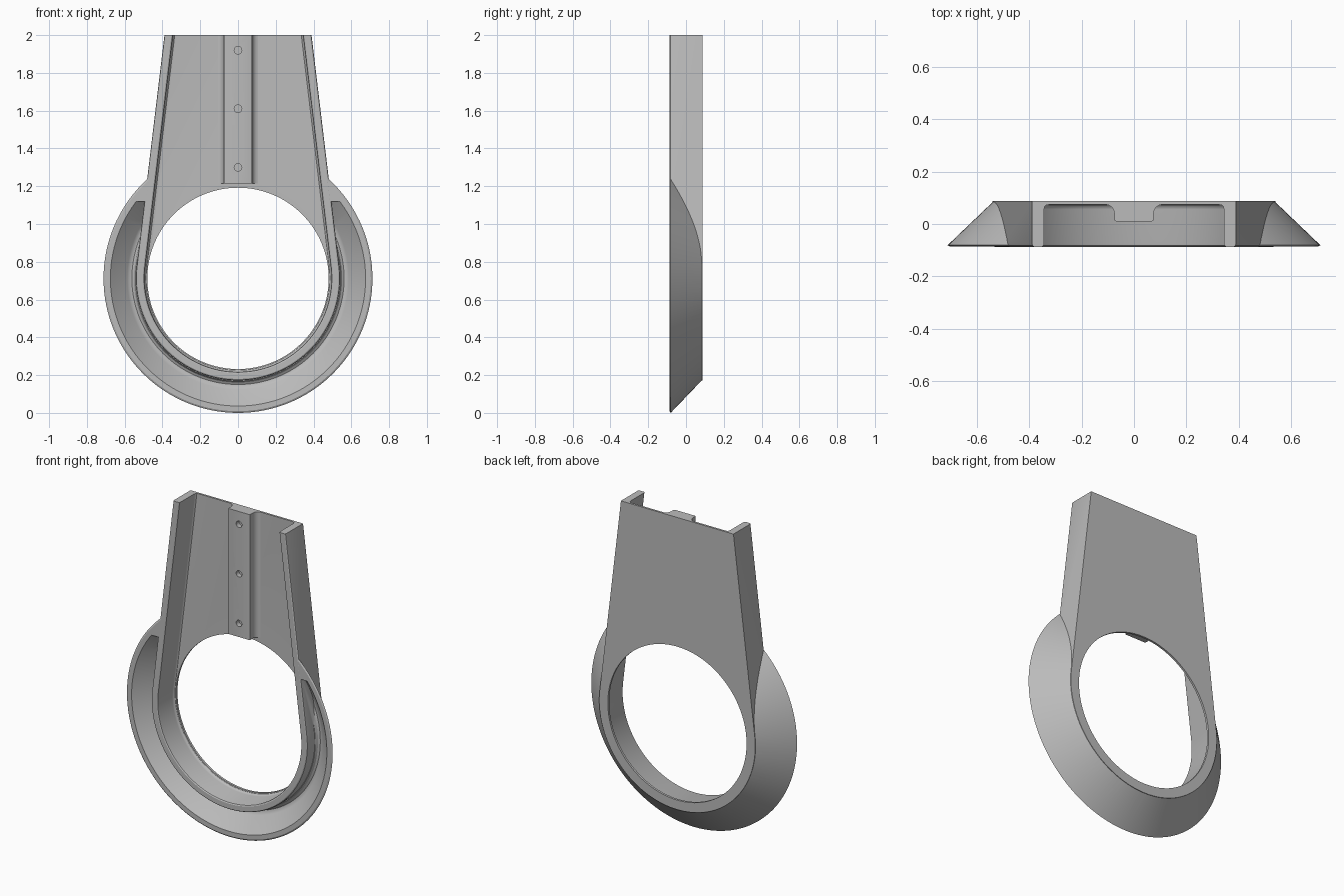
import bpy, bmesh
from math import sin, cos, pi, atan, radians
from mathutils import Matrix

cube = bpy.data.objects.get("Cube")
if cube:
    bpy.data.objects.remove(cube, do_unlink=True)

CZ = 0.712            # height of the ring centre
TILT = atan(0.12)     # lean of the side walls
FRONT, BACK = -0.087, 0.087

grey = bpy.data.materials.new("plain_grey")
grey.use_nodes = True
grey.diffuse_color = (0.5, 0.5, 0.5, 1)
grey.node_tree.nodes["Principled BSDF"].inputs["Base Color"].default_value = (0.5, 0.5, 0.5, 1)


def circle(r, n=128):
    return [(r * cos(2 * pi * i / n), CZ + r * sin(2 * pi * i / n)) for i in range(n)]


def keyhole(r, top, n=80):
    """Lower arc of radius r joined tangentially to two leaning sides."""
    sweep = pi + 2 * TILT
    pts = [(r * cos(TILT - sweep * i / n), CZ + r * sin(TILT - sweep * i / n)) for i in range(n + 1)]
    x = (r - (top - CZ) * sin(TILT)) / cos(TILT)
    return pts + [(-x, top), (x, top)]


def finish(name, bm):
    bmesh.ops.recalc_face_normals(bm, faces=bm.faces)
    me = bpy.data.meshes.new(name)
    bm.to_mesh(me)
    bm.free()
    me.materials.append(grey)
    ob = bpy.data.objects.new(name, me)
    bpy.context.collection.objects.link(ob)
    return ob


def loft(layers, clip_z=None):
    """Solid through (outline, y) layers, optionally cut off above clip_z."""
    bm = bmesh.new()
    rings = [[bm.verts.new((x, y, z)) for x, z in pts] for pts, y in layers]
    n = len(rings[0])
    for a, b in zip(rings, rings[1:]):
        for i in range(n):
            j = (i + 1) % n
            bm.faces.new((a[i], a[j], b[j], b[i]))
    bm.faces.new(rings[0])
    bm.faces.new(rings[-1])
    if clip_z:
        geom = bm.verts[:] + bm.edges[:] + bm.faces[:]
        cut = bmesh.ops.bisect_plane(bm, geom=geom, plane_co=(0, 0, clip_z),
                                     plane_no=(0, 0, 1), clear_outer=True)
        edges = [e for e in cut["geom_cut"] if isinstance(e, bmesh.types.BMEdge)]
        bmesh.ops.contextual_create(bm, geom=edges)
    return bm


def boolean(target, other, op):
    mod = target.modifiers.new(op.lower(), "BOOLEAN")
    mod.operation, mod.object, mod.solver = op, other, "EXACT"
    bpy.ops.object.select_all(action="DESELECT")
    bpy.context.view_layer.objects.active = target
    target.select_set(True)
    bpy.ops.object.modifier_apply(modifier=mod.name)
    bpy.data.objects.remove(other, do_unlink=True)


def smooth(ob):
    bpy.ops.object.select_all(action="DESELECT")
    bpy.context.view_layer.objects.active = ob
    ob.select_set(True)
    bpy.ops.object.shade_smooth_by_angle(angle=radians(30))


# Conical flare around the ring, with its crescent pocket
flare = finish("flare", loft([(circle(r), y) for r, y in (
    (0.703, -0.0865), (0.712, -0.081), (0.537, 0.0865))]))
pocket = finish("pocket_cutter", loft([(circle(r), y) for r, y in (
    (0.69, -0.1), (0.672, -0.083), (0.587, 0.0), (0.575, 0.009),
    (0.562, 0.011), (0.551, 0.004), (0.543, -0.012))], clip_z=1.12))
boolean(flare, pocket, "DIFFERENCE")

# Tapered tray: outer shell, hollow with filleted floor, round opening
body = finish("tapered_body", loft([(keyhole(r, 2), y) for r, y in (
    (0.532, FRONT), (0.538, -0.083), (0.54, -0.077), (0.54, BACK))]))
boolean(body, flare, "UNION")
hollow = finish("hollow_cutter", loft([(keyhole(r, 2.2), y) for r, y in (
    (0.508, -0.1), (0.503, FRONT), (0.497, -0.083), (0.495, -0.077),
    (0.495, 0.056), (0.492, 0.066), (0.486, 0.072), (0.476, 0.074))]))
boolean(body, hollow, "DIFFERENCE")
opening = finish("opening_cutter", loft([(circle(0.48), -0.2), (circle(0.48), 0.2)]))
boolean(body, opening, "DIFFERENCE")
smooth(body)

# Central mounting rib with flared foot and three screw holes
half = [(0.068, 0.01), (0.073, 0.012), (0.075, 0.017), (0.075, 0.04)]
half += [(0.11 - 0.035 * cos(a), 0.04 + 0.035 * sin(a)) for a in (pi / 8, pi / 4, 3 * pi / 8, pi / 2)]
half.append((0.11, 0.08))
outline = half + [(-x, y) for x, y in reversed(half)]
bm = bmesh.new()
low = bm.faces.new([bm.verts.new((x, y, 1.215)) for x, y in outline])
ext = bmesh.ops.extrude_face_region(bm, geom=[low], use_keep_orig=True)
bmesh.ops.translate(bm, vec=(0, 0, 0.785), verts=[v for v in ext["geom"] if isinstance(v, bmesh.types.BMVert)])
rib = finish("mounting_rib", bm)
for z in (1.30, 1.61, 1.92):
    bm = bmesh.new()
    bmesh.ops.create_cone(bm, cap_ends=True, segments=24, radius1=0.02, radius2=0.02, depth=0.08,
                          matrix=Matrix.Translation((0, 0, z)) @ Matrix.Rotation(pi / 2, 4, "X"))
    boolean(rib, finish("screw_hole_cutter", bm), "DIFFERENCE")
smooth(rib)
